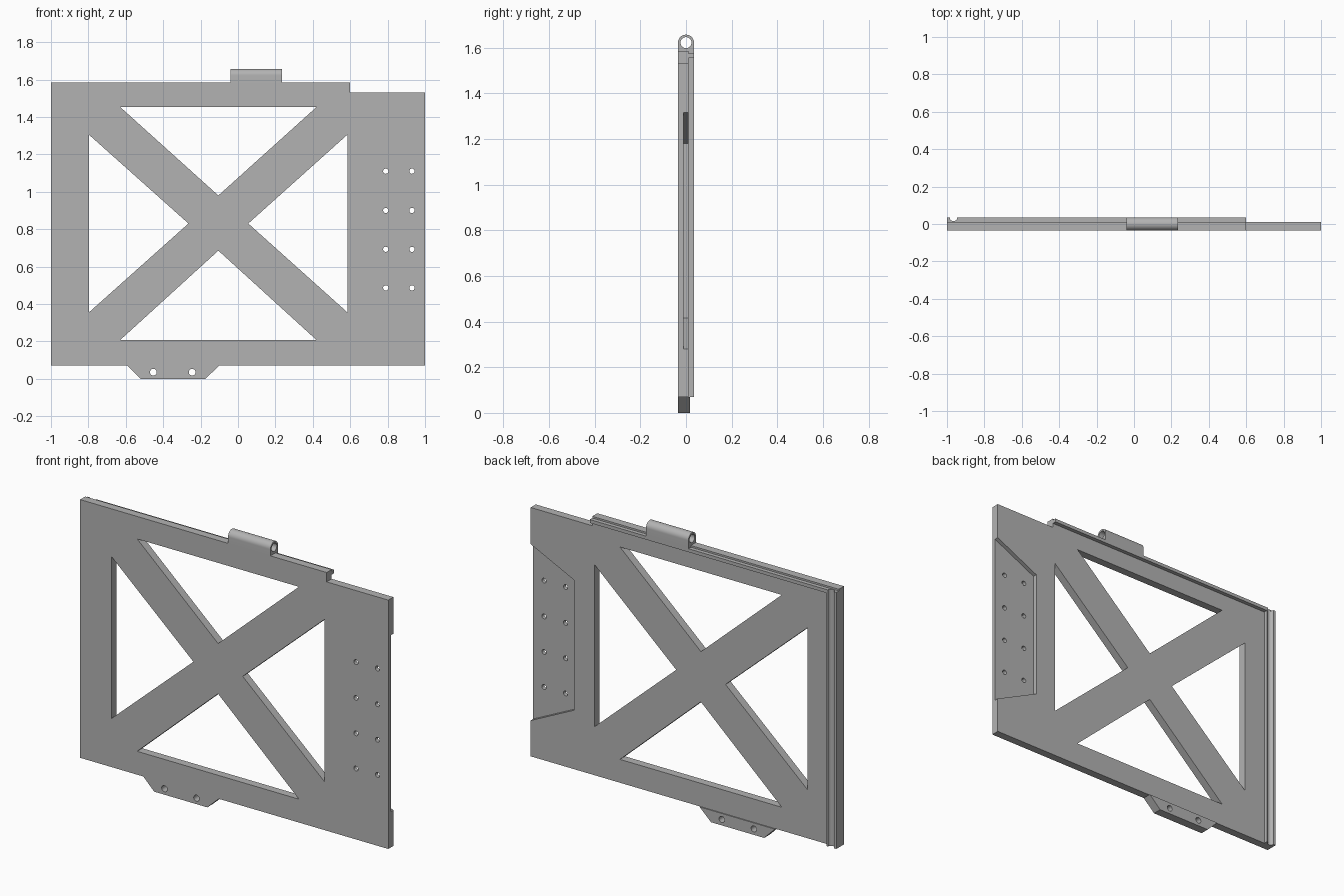
import bpy
import bmesh
from math import cos, sin, pi
from mathutils import Vector

cube = bpy.data.objects.get("Cube")
if cube:
    bpy.data.objects.remove(cube, do_unlink=True)

GREY = (0.45, 0.45, 0.45, 1)
metal = bpy.data.materials.new("plain_grey")
metal.use_nodes = True
metal.diffuse_color = GREY
metal.node_tree.nodes["Principled BSDF"].inputs["Base Color"].default_value = GREY

FRONT, BACK, LIP = -0.035, 0.012, 0.035
BOTTOM, TOP = 0.07, 1.585


def prism(name, points, start, end, axis="y"):
    """Extrude a flat outline along one axis."""
    place = {
        "x": lambda a, b, d: Vector((d, a, b)),
        "y": lambda a, b, d: Vector((a, d, b)),
        "z": lambda a, b, d: Vector((a, b, d)),
    }[axis]
    bm = bmesh.new()
    face = bm.faces.new([bm.verts.new(place(a, b, start)) for a, b in points])
    move = place(0, 0, end - start)
    grown = bmesh.ops.extrude_face_region(bm, geom=[face], use_keep_orig=True)
    bmesh.ops.translate(
        bm, vec=move, verts=[v for v in grown["geom"] if isinstance(v, bmesh.types.BMVert)])
    bmesh.ops.recalc_face_normals(bm, faces=bm.faces)
    mesh = bpy.data.meshes.new(name)
    bm.to_mesh(mesh)
    bm.free()
    mesh.materials.append(metal)
    obj = bpy.data.objects.new(name, mesh)
    bpy.context.collection.objects.link(obj)
    return obj


def box(name, x0, x1, y0, y1, z0, z1):
    return prism(name, [(x0, z0), (x1, z0), (x1, z1), (x0, z1)], y0, y1)


def arc(cx, cy, radius, start, end, steps):
    return [(cx + radius * cos(start + (end - start) * i / steps),
             cy + radius * sin(start + (end - start) * i / steps)) for i in range(steps + 1)]


def circle(cx, cy, radius, steps=24):
    return arc(cx, cy, radius, 0, 2 * pi, steps)[:-1]


def cut(obj, cutters):
    """Subtract the cutters, keep the result and discard the cutters."""
    for cutter in cutters:
        cutter.hide_render = True
        mod = obj.modifiers.new("cut", "BOOLEAN")
        mod.operation = "DIFFERENCE"
        mod.solver = "EXACT"
        mod.object = cutter
    graph = bpy.context.evaluated_depsgraph_get()
    mesh = bpy.data.meshes.new_from_object(obj.evaluated_get(graph))
    obj.modifiers.clear()
    obj.data = mesh
    for cutter in cutters:
        bpy.data.objects.remove(cutter, do_unlink=True)


def smooth(obj):
    bpy.ops.object.select_all(action="DESELECT")
    obj.select_set(True)
    bpy.context.view_layer.objects.active = obj
    bpy.ops.object.shade_smooth_by_angle(angle=0.6)


# Main panel with a stepped top corner
panel = prism("panel", [(-1, BOTTOM), (1, BOTTOM), (1, 1.53), (0.6, 1.53),
                        (0.6, TOP), (-1, TOP)], FRONT, BACK)

# Four triangular windows leave the cross brace
windows = [
    [(-0.63, 1.453), (0.42, 1.453), (-0.105, 0.98)],
    [(-0.63, 0.207), (0.42, 0.207), (-0.105, 0.685)],
    [(-0.797, 1.305), (-0.797, 0.355), (-0.265, 0.83)],
    [(0.585, 1.305), (0.585, 0.355), (0.055, 0.83)],
]
cutters = [prism("window_cutter", w, -0.1, 0.1) for w in windows]

# Recessed mounting pocket on the back, with its bolt holes
pocket = [(0.72, 1.18), (0.72, 0.415), (1, 0.28), (1.1, 0.232), (1.1, 1.363), (1, 1.315)]
cutters.append(prism("pocket_cutter", pocket, -0.012, 0.1))
for x in (0.79, 0.93):
    for z in (1.11, 0.9, 0.692, 0.486):
        cutters.append(prism("bolt_cutter", circle(x, z, 0.014), -0.1, 0.1))
cut(panel, cutters)
smooth(panel)

# Bottom tab with two holes
tab = prism("bottom_tab", [(-0.59, BOTTOM), (-0.52, 0), (-0.175, 0), (-0.1, BOTTOM)],
            FRONT, 0.018)
cut(tab, [prism("tab_hole_cutter", circle(x, 0.035, 0.018), -0.1, 0.1)
          for x in (-0.453, -0.245)])
smooth(tab)

# Rear flange along the top
box("top_flange", -0.94, 0.6, BACK, LIP, 1.555, 1.575)

# Rear edge rail with a rounded channel
channel = arc(-0.965, LIP, 0.02, pi, 2 * pi, 12)
rail = prism("edge_rail", [(-1, LIP), (-1, BACK), (-0.937, BACK), (-0.937, LIP)]
             + channel[::-1], BOTTOM, 1.575, "z")
smooth(rail)

# Hinge barrel on the top edge
barrel = prism("hinge_barrel", [(-0.035, 1.575)] + arc(0, 1.622, 0.035, pi, 0, 24)
               + [(0.035, 1.575)], -0.04, 0.235, "x")
cut(barrel, [prism("pin_cutter", circle(0, 1.622, 0.024, 32), -0.2, 0.4, "x")])
smooth(barrel)
